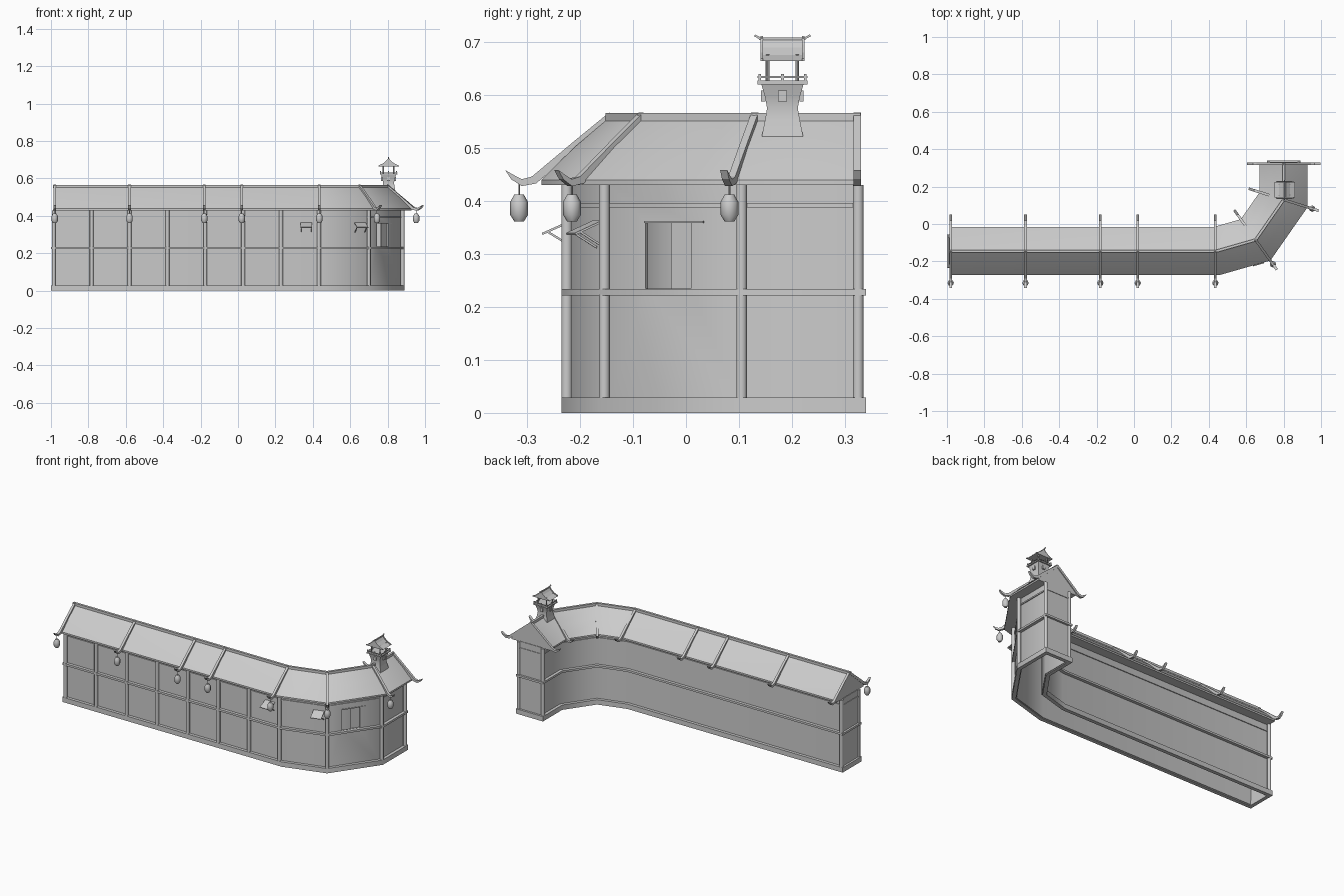
import bpy, bmesh, math
from mathutils import Vector, Matrix

old = bpy.data.objects.get("Cube")
if old:
    bpy.data.objects.remove(old, do_unlink=True)

grey = bpy.data.materials.new("plain_grey")
grey.use_nodes = True
grey.diffuse_color = (0.6, 0.6, 0.6, 1)
grey.node_tree.nodes["Principled BSDF"].inputs["Base Color"].default_value = (0.6, 0.6, 0.6, 1)

# Centre line of the bent gallery
PATH = [Vector(p) for p in [(-0.985, -0.145), (0.44, -0.145), (0.65, -0.085), (0.80, 0.13), (0.80, 0.325)]]
UP = Vector((0, 0, 1))
EAVE, RIDGE = 0.43, 0.557


def finish(name, bm, smooth=False):
    bmesh.ops.recalc_face_normals(bm, faces=bm.faces)
    me = bpy.data.meshes.new(name)
    bm.to_mesh(me)
    bm.free()
    me.materials.append(grey)
    ob = bpy.data.objects.new(name, me)
    bpy.context.collection.objects.link(ob)
    if smooth:
        bpy.ops.object.select_all(action='DESELECT')
        ob.select_set(True)
        bpy.context.view_layer.objects.active = ob
        bpy.ops.object.shade_smooth_by_angle(angle=math.radians(42))
    return ob


def outward(i):
    """Unit normal to the outer side at path point i, and its mitre factor."""
    a = (PATH[i] - PATH[i - 1]).normalized() if i > 0 else None
    b = (PATH[i + 1] - PATH[i]).normalized() if i < len(PATH) - 1 else None
    t = ((a or b) + (b or a)).normalized()
    return Vector((t.y, -t.x)), 1 / t.dot(a or b)


def stations(ext):
    pts = [p.copy() for p in PATH]
    pts[0].x -= ext
    pts[-1].y += ext
    return pts


def loft(name, loops, smooth=False, closed=True):
    """Skin a row of equal loops; closed joins last to first, else caps them."""
    bm = bmesh.new()
    rows = [[bm.verts.new(p) for p in lp] for lp in loops]
    n, m = len(rows), len(rows[0])
    for i in range(n if closed else n - 1):
        for j in range(m):
            k = (j + 1) % m
            bm.faces.new((rows[i][j], rows[i][k], rows[(i + 1) % n][k], rows[(i + 1) % n][j]))
    if not closed:
        bm.faces.new(rows[0])
        bm.faces.new(rows[-1])
    return finish(name, bm, smooth)


def ring(name, d, thick, ext, z0, z1, smooth=True):
    """Hollow band that follows the whole footprint."""
    def outline(off, e, z):
        pts, half = stations(e), []
        for side in (1, -1):
            line = [p + outward(i)[0] * outward(i)[1] * off * side for i, p in enumerate(pts)]
            half += line if side == 1 else line[::-1]
        return [(p.x, p.y, z) for p in half]
    return loft(name, [outline(d, ext, z0), outline(d, ext, z1),
                       outline(d - thick, ext - thick, z1), outline(d - thick, ext - thick, z0)], smooth)


def sweep(name, section, ext, smooth=False):
    """Carry an (offset, height) section along the path."""
    loops = []
    for i, p in enumerate(stations(ext)):
        n, s = outward(i)
        loops.append([(p.x + n.x * s * o, p.y + n.y * s * o, z) for o, z in section])
    return loft(name, loops, smooth, closed=False)


def frame(origin, out):
    """Matrix with local x along the wall, local -y outward, z up."""
    o = Vector((out[0], out[1], 0)).normalized()
    m = Matrix((UP.cross(o), -o, UP)).transposed().to_4x4()
    m.translation = Vector(origin)
    return m


def box(name, centre, size, m=Matrix(), tilt=0):
    bm = bmesh.new()
    bmesh.ops.create_cube(bm, size=1)
    bm.transform(m @ Matrix.Translation(centre) @ Matrix.Rotation(tilt, 4, 'X') @ Matrix.Diagonal((*size, 1)))
    return finish(name, bm)


def lathe(name, x, y, profile, sides, smooth=False, turn=0.0):
    loops = [[(x + r * math.cos(turn + math.tau * k / sides), y + r * math.sin(turn + math.tau * k / sides), z)
              for k in range(sides)] for r, z in profile]
    return loft(name, loops, smooth, closed=False)


def rod(name, x, y, r, z0, z1, sides=10):
    return lathe(name, x, y, [(r, z0), (r, z1)], sides, sides > 6)


def plate(name, outline, width, m):
    """Extrude a local (y, z) outline along local x."""
    return loft(name, [[m @ Vector((s * width / 2, y, z)) for y, z in outline] for s in (-1, 1)], closed=False)


# Walls, plinth and bands
walls = ring("walls", 0.072, 0.008, 0.003, 0.005, EAVE + 0.003)
ring("plinth", 0.09, 0.022, 0.015, 0, 0.029)
ring("middle_band", 0.09, 0.022, 0.015, 0.222, 0.234)
ring("upper_band", 0.077, 0.008, 0.006, 0.388, 0.396)

# Roof body and ridge beam
half = [(0.128, EAVE), (0.128, EAVE + 0.01), (0.066, 0.501), (0, RIDGE)]
sweep("roof", half + [(-o, z) for o, z in half[-2::-1]], 0.0, True)
sweep("ridge_beam", [(-0.007, 0.55), (0.007, 0.55), (0.007, 0.566), (-0.007, 0.566)], 0.004)

# Where the roof ribs sit: straight run, bends and far end
ribs = [(Vector((x, -0.145)), Vector((0, -1))) for x in (-0.98, -0.58, -0.18, 0.02, 0.435)]
ribs += [(PATH[i], outward(i)[0]) for i in (2, 3)]
ribs.append((Vector((0.80, 0.323)), Vector((1, 0))))
low = [(0, 0.55), (0.066, 0.494), (0.138, 0.433), (0.165, 0.428), (0.185, 0.441)]
high = [(0.196, 0.458), (0.18, 0.449), (0.165, 0.441), (0.146, 0.446), (0.066, 0.513), (0, 0.567)]
for k, (p, n) in enumerate(ribs):
    for label, s in (("outer", 1), ("inner", -1)):
        m = frame((p.x, p.y, 0), n * s)
        plate(f"roof_rib_{label}_{k}", [(-o, z) for o, z in low + high], 0.014, m)
    if k < len(ribs) - 1:
        q = p + n * (0.17 if k < 5 else 0.16)
        lathe(f"lantern_{k}", q.x, q.y,
              [(0.009, 0.361), (0.017, 0.374), (0.017, 0.398), (0.009, 0.412)], 8, True)
        rod(f"lantern_cord_{k}", q.x, q.y, 0.0015, 0.41, 0.436, 4)

# Round posts in two storeys: front run, bends and end corners
posts = [Vector((-0.985 + 0.2025 * k, -0.225)) for k in range(8)]
posts += [PATH[i] + outward(i)[0] * outward(i)[1] * 0.08 for i in (2, 3)]
posts += [Vector((0.88, 0.325)), Vector((0.72, 0.325)), Vector((-0.985, -0.065))]
for k, p in enumerate(posts):
    rod(f"lower_post_{k}", p.x, p.y, 0.0105, 0.028, 0.223)
    rod(f"upper_post_{k}", p.x, p.y, 0.0105, 0.233, EAVE)

# Wide window cut in the diagonal bay, with a sliding panel
seg = (PATH[3] - PATH[2]).normalized()
out = Vector((seg.y, -seg.x))
c = PATH[2] + seg * 0.113 + out * 0.072
wm = frame((c.x, c.y, 0), out)
cutter = box("window_cutter", (0, 0, 0.2975), (0.104, 0.05, 0.125), wm)
cutter.hide_render = True
mod = walls.modifiers.new("window", 'BOOLEAN')
mod.object, mod.solver = cutter, 'EXACT'
bpy.ops.object.select_all(action='DESELECT')
walls.select_set(True)
bpy.context.view_layer.objects.active = walls
bpy.ops.object.modifier_apply(modifier=mod.name)
bpy.data.objects.remove(cutter, do_unlink=True)
box("sliding_panel", (0.03, 0.012, 0.2975), (0.06, 0.005, 0.13), wm)
box("window_lintel", (0.015, -0.001, 0.36), (0.135, 0.006, 0.004), wm)

# Propped shutters on the front
seg = (PATH[2] - PATH[1]).normalized()
for label, origin, n in (("front", (0.365, -0.217, 0), (0, -1)),
                         ("bend", (0.652, -0.165, 0), (seg.y, -seg.x))):
    m = frame(origin, n)
    box(f"{label}_shutter", (0, -0.027, 0.35), (0.062, 0.06, 0.004), m, 0.42)
    for s in (-1, 1):
        box(f"{label}_shutter_prop_{s}", (s * 0.027, -0.02, 0.327), (0.003, 0.056, 0.004), m, -0.55)

# Small lookout tower on the roof
TX, TY = 0.805, 0.182
lathe("tower_base", TX, TY, [(r * math.sqrt(2), z) for r, z in
      [(0.039, 0.522), (0.033, 0.552), (0.029, 0.575), (0.033, 0.597), (0.04, 0.621)]], 4, True, math.pi / 4)
box("tower_platform", (TX, TY, 0.6235), (0.094, 0.094, 0.007))
for k in range(4):
    m = Matrix.Translation((TX, TY, 0)) @ Matrix.Rotation(k * math.pi / 2, 4, 'Z')
    box(f"tower_window_{k}", (0, -0.036, 0.598), (0.017, 0.008, 0.021), m)
    box(f"tower_rail_{k}", (0, -0.043, 0.634), (0.094, 0.003, 0.003), m)
    for j, x in enumerate((0.043, 0.0)):
        box(f"rail_post_{k}_{j}", (x, -0.043, 0.633), (0.005, 0.005, 0.014), m)
    p = m @ Vector((0.028, 0.028, 0))
    rod(f"tower_column_{k}", p.x, p.y, 0.0035, 0.626, 0.676, 8)

# Tower roof: curved gable with upturned ridge ends
tm = frame((TX, TY, 0), (1, 0))
edge = [(0.055, 0.664), (0.03, 0.675), (0.012, 0.69), (0, 0.706)]
roof_top = edge + [(-o, z) for o, z in edge[-2::-1]]
plate("tower_roof", roof_top, 0.082, tm)
for s in (-1, 1):
    m = frame((TX, TY + s * 0.039, 0), (1, 0))
    for t in (-1, 1):
        plate(f"tower_roof_rib_{s}_{t}", [(t * o, z) for o, z in edge]
              + [(t * o, z + 0.005) for o, z in edge[::-1]], 0.005, m)
    box(f"tower_ridge_tip_{s}", (TX, TY + s * 0.046, 0.709), (0.005, 0.015, 0.004), tilt=s * 0.5)
box("tower_ridge", (TX, TY, 0.706), (0.006, 0.088, 0.005))
